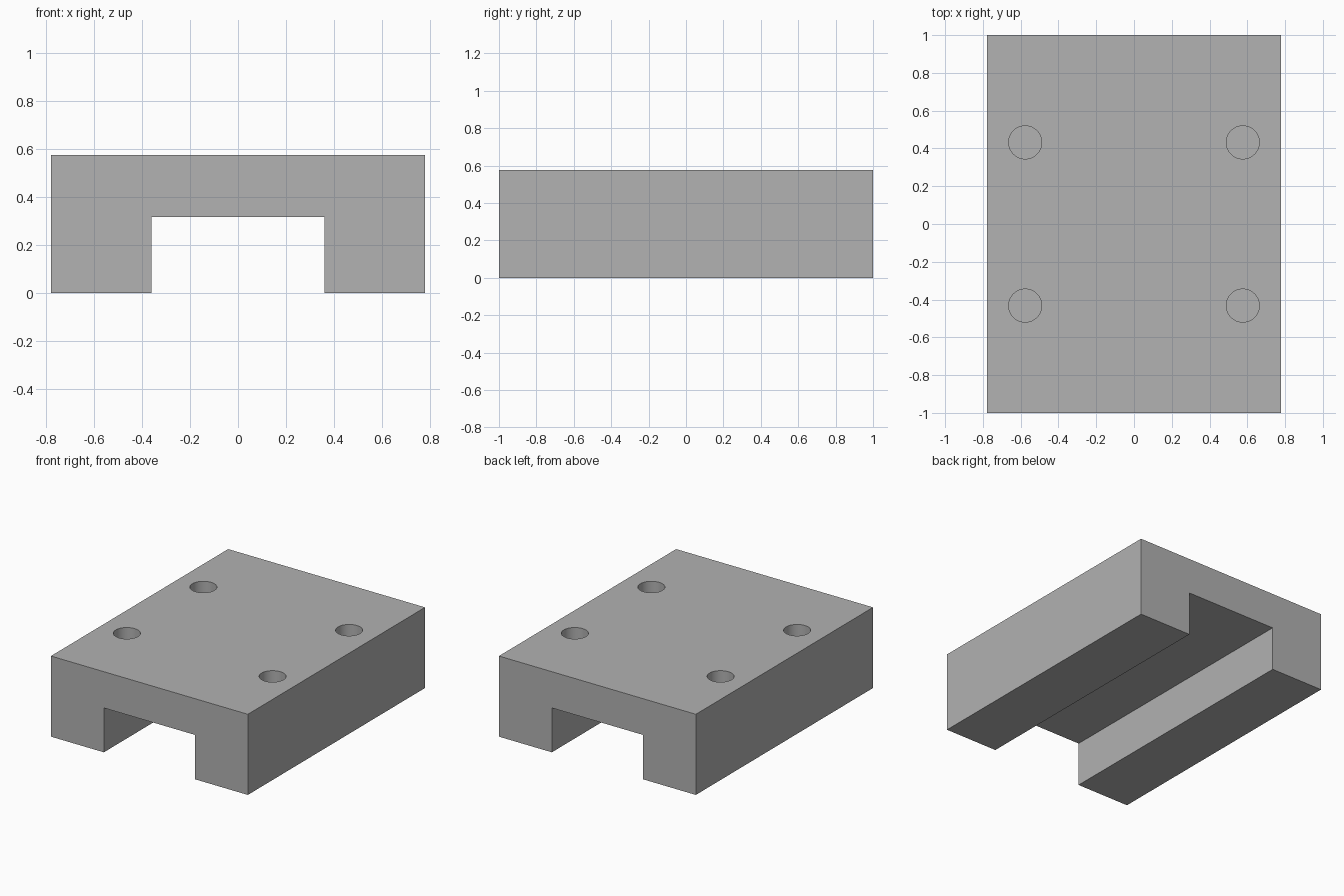
import bpy
import bmesh
import math

cube = bpy.data.objects.get("Cube")
if cube:
    bpy.data.objects.remove(cube, do_unlink=True)

# Overall sizes
HALF_W, HALF_L, HEIGHT = 0.778, 1.0, 0.576
SLOT_HALF, SLOT_TOP = 0.36, 0.317
HOLE_X, HOLE_Y, HOLE_R, HOLE_DEPTH = 0.576, 0.432, 0.0875, 0.202

grey = bpy.data.materials.new("plain grey")
grey.use_nodes = True
colour = (0.445, 0.445, 0.445, 1)
grey.diffuse_color = colour
grey.node_tree.nodes["Principled BSDF"].inputs["Base Color"].default_value = colour


def make_object(name, bm):
    bmesh.ops.recalc_face_normals(bm, faces=bm.faces)
    mesh = bpy.data.meshes.new(name)
    bm.to_mesh(mesh)
    bm.free()
    mesh.materials.append(grey)
    obj = bpy.data.objects.new(name, mesh)
    bpy.context.collection.objects.link(obj)
    return obj


# Carriage block: channel profile extruded along its length
half = [(SLOT_HALF, SLOT_TOP), (SLOT_HALF, 0), (HALF_W, 0), (HALF_W, HEIGHT)]
profile = half + [(-x, z) for x, z in reversed(half)]
bm = bmesh.new()
face = bm.faces.new([bm.verts.new((x, -HALF_L, z)) for x, z in profile])
ext = bmesh.ops.extrude_face_region(bm, geom=[face])
moved = [g for g in ext["geom"] if isinstance(g, bmesh.types.BMVert)]
bmesh.ops.translate(bm, vec=(0, 2 * HALF_L, 0), verts=moved)
block = make_object("carriage_block", bm)

# Four blind mounting holes cut from the top
bm = bmesh.new()
for sx in (-1, 1):
    for sy in (-1, 1):
        made = bmesh.ops.create_cone(bm, cap_ends=True, segments=48, radius1=HOLE_R,
                                     radius2=HOLE_R, depth=2 * HOLE_DEPTH)
        bmesh.ops.translate(bm, vec=(sx * HOLE_X, sy * HOLE_Y, HEIGHT),
                            verts=made["verts"])
cutter = make_object("hole_cutter", bm)
cutter.hide_render = True

cut = block.modifiers.new("mounting holes", "BOOLEAN")
cut.operation = "DIFFERENCE"
cut.solver = "EXACT"
cut.object = cutter

# Apply the cut, drop the helper and smooth the hole walls
bpy.ops.object.select_all(action="DESELECT")
block.select_set(True)
bpy.context.view_layer.objects.active = block
bpy.ops.object.modifier_apply(modifier=cut.name)
bpy.data.objects.remove(cutter, do_unlink=True)
bpy.ops.object.shade_smooth_by_angle(angle=math.radians(30))
